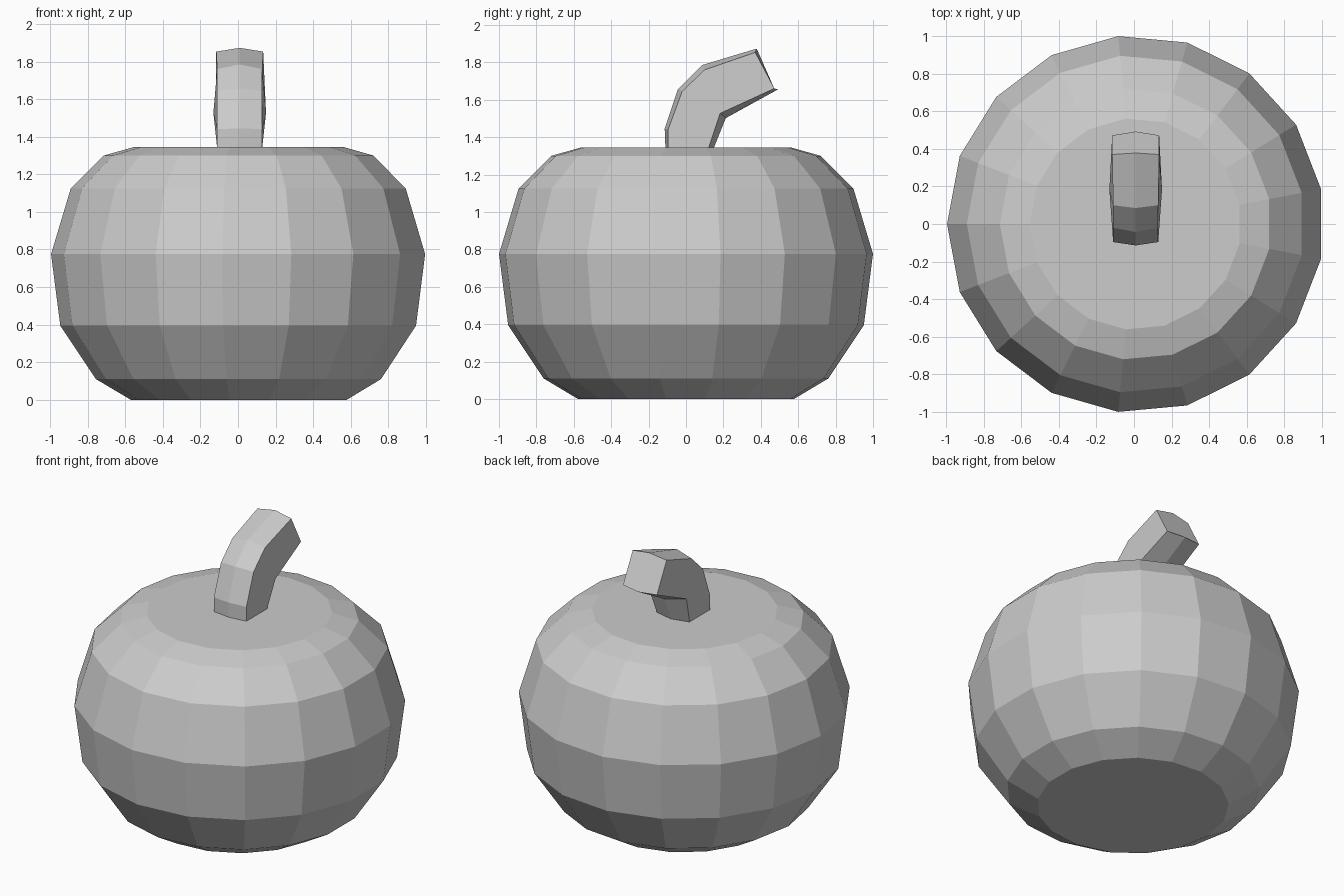
import bpy, bmesh
from math import sin, cos, pi

cube = bpy.data.objects.get("Cube")
if cube:
    bpy.data.objects.remove(cube, do_unlink=True)

GREY = (0.604, 0.604, 0.604, 1)
mat = bpy.data.materials.new("plain grey")
mat.use_nodes = True
mat.diffuse_color = GREY
mat.node_tree.nodes["Principled BSDF"].inputs["Base Color"].default_value = GREY

CX = 0.009  # shared axis of body and stem


def finish(bm, name):
    bmesh.ops.recalc_face_normals(bm, faces=bm.faces)
    mesh = bpy.data.meshes.new(name)
    bm.to_mesh(mesh)
    bm.free()
    mesh.materials.append(mat)
    obj = bpy.data.objects.new(name, mesh)
    bpy.context.collection.objects.link(obj)
    return obj


def bridge(bm, a, b, closed=True):
    n = len(a)
    for i in range(n if closed else n - 1):
        j = (i + 1) % n
        bm.faces.new((a[i], a[j], b[j], b[i]))


# Pumpkin body: a seventeen-sided lathe of (radius, height) rings
SIDES = 17
PROFILE = [(0.58, 0), (0.765, 0.11), (0.955, 0.395), (1.004, 0.775),
           (0.899, 1.125), (0.723, 1.3), (0.563, 1.345)]
bm = bmesh.new()
rings = []
for r, z in PROFILE:
    angles = [pi + 2 * pi * i / SIDES for i in range(SIDES)]
    rings.append([bm.verts.new((CX + r * cos(a), r * sin(a), z)) for a in angles])
for low, high in zip(rings, rings[1:]):
    bridge(bm, low, high)
bm.faces.new(rings[0])
bm.faces.new(rings[-1])
finish(bm, "pumpkin_body")

# Bent stem: side outline (y, z, half width) with a low ridge along the middle
OUTLINE = [(-0.095, 1.34, 0.12), (-0.096, 1.44, 0.12), (-0.02, 1.645, 0.12),
           (0.10, 1.76, 0.12), (0.37, 1.853, 0.125), (0.472, 1.66, 0.125),
           (0.182, 1.527, 0.14), (0.12, 1.34, 0.12)]
RIDGE = [(-0.11, 1.34), (-0.114, 1.445), (-0.043, 1.657), (0.085, 1.785),
         (0.378, 1.873), (0.492, 1.655), (0.213, 1.502), (0.148, 1.34)]
bm = bmesh.new()
left = [bm.verts.new((CX + w, y, z)) for y, z, w in OUTLINE]
right = [bm.verts.new((CX - w, y, z)) for y, z, w in OUTLINE]
mid = [bm.verts.new((CX, y, z)) for y, z in RIDGE]
bm.faces.new(left)
bm.faces.new(right)
for first, last in ((0, 4), (5, 7)):
    part = slice(first, last + 1)
    bridge(bm, left[part], mid[part], closed=False)
    bridge(bm, mid[part], right[part], closed=False)
# Six-sided caps at the tip and the base
for a, b in ((4, 5), (7, 0)):
    bm.faces.new((left[a], mid[a], right[a], right[b], mid[b], left[b]))
finish(bm, "stem")
